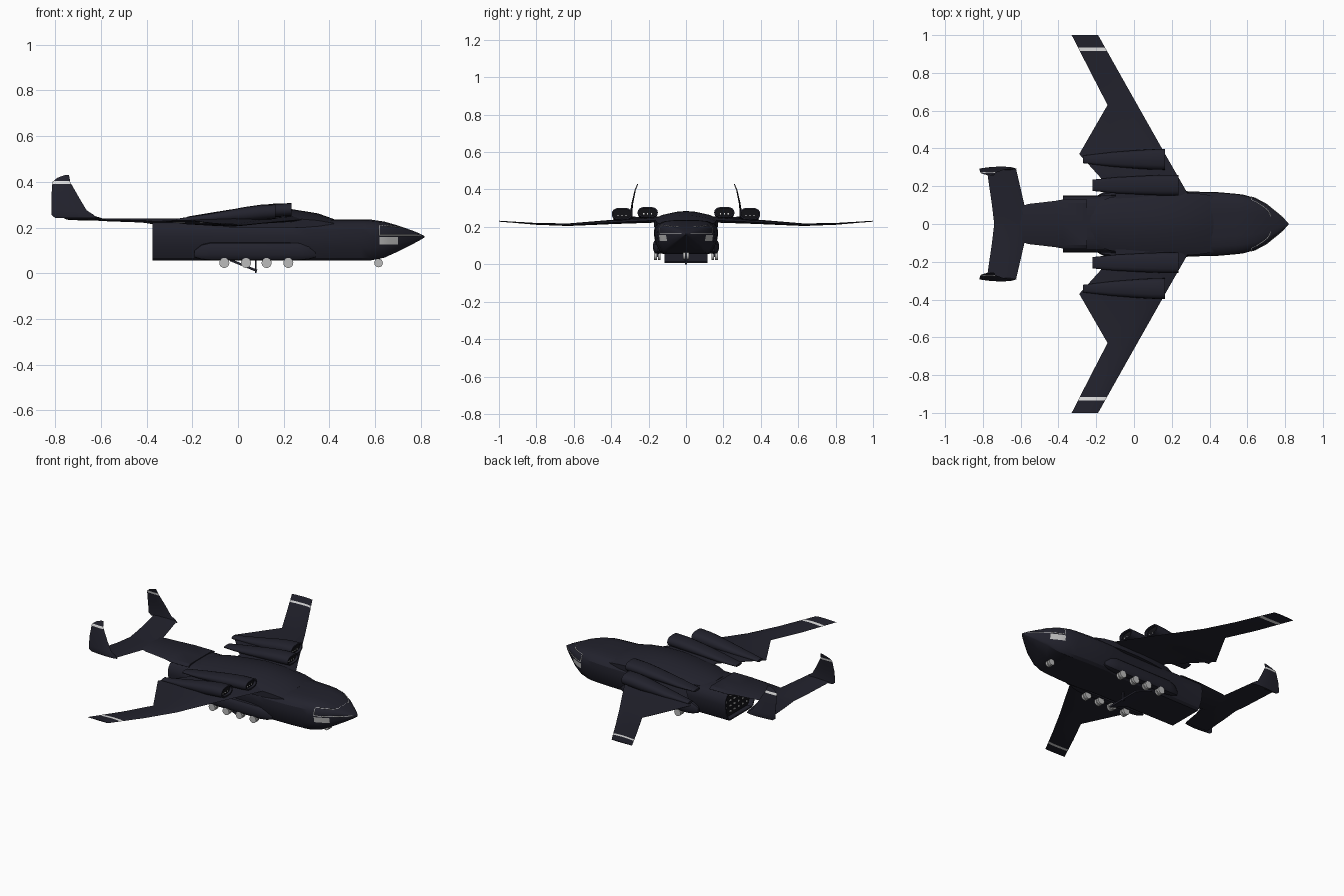
import bpy, bmesh, math
from mathutils import Vector

cube = bpy.data.objects.get("Cube")
if cube:
    bpy.data.objects.remove(cube)


def material(name, r, g, b):
    m = bpy.data.materials.new(name)
    m.use_nodes = True
    m.diffuse_color = (r, g, b, 1)
    m.node_tree.nodes["Principled BSDF"].inputs["Base Color"].default_value = (r, g, b, 1)
    return m


NAVY = material("dark navy paint", .016, .016, .026)
BLACK = material("black recess", .006, .006, .008)
WHITE = material("pale marking", .75, .75, .75)
GREY = material("wheel grey", .5, .5, .5)


def finish(name, bm, mats, mirror=False, angle=30):
    bmesh.ops.recalc_face_normals(bm, faces=bm.faces)
    me = bpy.data.meshes.new(name)
    bm.to_mesh(me)
    bm.free()
    for m in mats:
        me.materials.append(m)
    for p in me.polygons:
        p.use_smooth = True
    me.set_sharp_from_angle(angle=math.radians(angle))
    ob = bpy.data.objects.new(name, me)
    bpy.context.collection.objects.link(ob)
    if mirror:
        mod = ob.modifiers.new("mirror", "MIRROR")
        mod.use_axis = (False, True, False)
    return ob


def interp(table, t):
    """Linear lookup in rows of (key, values...)."""
    rows = sorted(table)
    t = min(max(t, rows[0][0]), rows[-1][0])
    for a, b in zip(rows, rows[1:]):
        if t <= b[0]:
            f = (t - a[0]) / (b[0] - a[0])
            return [u + (v - u) * f for u, v in zip(a[1:], b[1:])]


def loft_mesh(rings):
    bm = bmesh.new()
    vs = [[bm.verts.new(p) for p in ring] for ring in rings]
    n = len(vs[0])
    for a, b in zip(vs, vs[1:]):
        for i in range(n):
            j = (i + 1) % n
            bm.faces.new((a[i], a[j], b[j], b[i]))
    ends = [bm.faces.new(vs[0]), bm.faces.new(vs[-1])]
    bm.normal_update()
    return bm, ends


def hull(name, table, profile, y0=0, mirror=False, recess=None, depth=.015):
    """Loft along x; rows are x, half width, bottom, top. May recess one end."""
    half = [(w, t) for t, w in profile]
    ring = half + [(-w, t) for w, t in reversed(half) if w > 0]
    rings = [[Vector((x, y0 + w * hw, zb + t * (zt - zb))) for w, t in ring]
             for x, hw, zb, zt in table]
    bm, ends = loft_mesh(rings)
    if recess is not None:
        face = ends[recess]
        bmesh.ops.recalc_face_normals(bm, faces=bm.faces)
        bmesh.ops.inset_region(bm, faces=[face], thickness=.008)
        inner = bmesh.ops.extrude_face_region(bm, geom=[face])["geom"]
        bmesh.ops.delete(bm, geom=[face], context="FACES_ONLY")
        push = depth if recess == 0 else -depth
        bmesh.ops.translate(bm, verts=[v for v in inner if isinstance(v, bmesh.types.BMVert)],
                            vec=(push, 0, 0))
        for f in inner:
            if isinstance(f, bmesh.types.BMFace):
                f.material_index = 1
    return finish(name, bm, [NAVY, BLACK], mirror)


def foil(name, table, stripe, upright=False):
    """Thin lens sections; rows are span, front x, back x, offset, thickness."""
    keys = sorted({r[0] for r in table} | set(stripe))
    lens = [(0, 0), (.12, .7), (.4, 1), (.75, .6), (1, .08),
            (1, -.08), (.75, -.35), (.4, -.6), (.12, -.5)]
    rings = []
    for s in keys:
        xf, xb, off, th = interp(table, s)
        pts = [(xf + (xb - xf) * c, off + h * th / 2) for c, h in lens]
        rings.append([Vector((x, o, s) if upright else (x, s, o)) for x, o in pts])
    bm, _ = loft_mesh(rings)
    for f in bm.faces:
        c = f.calc_center_median()
        s = c.z if upright else c.y
        if stripe and stripe[0] < s < stripe[1]:
            f.material_index = 1
    return finish(name, bm, [NAVY, WHITE], True)


def boxes(name, items, mat, mirror=False):
    """Join boxes of (centre, size) in one object."""
    bm = bmesh.new()
    for c, size in items:
        vs = bmesh.ops.create_cube(bm, size=1)["verts"]
        bmesh.ops.scale(bm, vec=size, verts=vs)
        bmesh.ops.translate(bm, vec=c, verts=vs)
    return finish(name, bm, [mat], mirror)


# fuselage with open cargo end
BODY = [(-.375, .15, .055, .235), (.2, .155, .055, .235), (.3, .172, .055, .236),
        (.45, .168, .055, .236), (.54, .16, .055, .236), (.58, .155, .056, .235),
        (.64, .138, .068, .226), (.70, .106, .095, .209), (.76, .058, .125, .188),
        (.795, .028, .144, .174), (.817, .004, .157, .163)]
SKIN = [(0, 0), (0, .72), (.06, .82), (.3, .95), (.6, 1), (.78, .98), (.9, .88), (.97, .7), (1, .4), (1, 0)]
hull("fuselage", BODY, SKIN, recess=0, depth=.03)
boxes("cargo_lights", [((-.346, -.1 + .04 * i, .09 + .033 * j), (.004, .012, .008))
                       for i in range(6) for j in range(4)], WHITE)

# raised wing box on the back
GABLE = [(0, 0), (0, 1), (.5, 1), (.75, .75), (.95, .3), (1, 0)]
hull("wing_box", [(-.23, .1, .2, .238), (-.13, .14, .2, .26), (0, .16, .2, .275),
                  (.1, .17, .2, .285), (.22, .17, .2, .283), (.35, .16, .2, .262),
                  (.42, .15, .2, .237)], GABLE)

# wheel fairings along the lower sides
ROUND = [(.5 - .5 * math.cos(a), math.sin(a) ** .6 if 0 < k < 8 else 0)
         for k, a in ((k, math.pi * k / 8) for k in range(9))]
hull("wheel_fairing", [(-.19, .006, .07, .1), (-.16, .022, .06, .125), (-.12, .03, .056, .135),
                       (.26, .03, .056, .135), (.31, .022, .06, .125), (.34, .006, .07, .1)],
     ROUND, .147, True)

# wings
foil("wing", [(0, .28, -.08, .235, .04), (.16, .285, -.1, .235, .04), (.37, .165, -.29, .225, .03),
              (.63, .018, -.14, .21, .017), (.8, -.078, -.228, .215, .012),
              (1, -.19, -.33, .23, .006)], (.915, .935))

# engines sunk in the wings
hull("inner_engine", [(-.22, .03, .235, .248), (-.1, .042, .235, .268), (.05, .05, .24, .292),
                      (.15, .054, .245, .304), (.235, .054, .25, .307)], ROUND, .205, True, 1)
hull("outer_engine", [(-.27, .02, .222, .238), (-.12, .038, .222, .262), (.03, .05, .225, .29),
                      (.1, .054, .232, .3), (.165, .055, .238, .302)], ROUND, .342, True, 1)
boxes("intake_marks", [((x, y + .021 * k, z), (.003, .006, .006))
                       for x, y, z in ((.222, .205, .27), (.152, .342, .26)) for k in (-1, 0, 1)],
      WHITE, True)

# flat tail boom, tailplane and fins
hull("tail_boom", [(-.61, .09, .229, .24), (-.56, .106, .227, .24), (-.42, .122, .222, .24),
                   (-.375, .13, .215, .24), (-.25, .13, .215, .24)],
     [(0, 0), (0, .85), (.5, 1), (1, .85), (1, 0)])
foil("tailplane", [(0, -.555, -.74, .234, .014), (.1, -.58, -.752, .236, .014),
                   (.295, -.625, -.78, .25, .012)], ())
foil("tail_fin", [(.242, -.62, -.8, .292, .02), (.256, -.632, -.817, .293, .024),
                  (.275, -.662, -.817, .292, .016), (.33, -.695, -.817, .285, .011),
                  (.4, -.735, -.812, .27, .008), (.418, -.737, -.79, .262, .007),
                  (.43, -.74, -.757, .258, .006)], (.39, .403), True)


def skin_y(x, z):
    """Half width of the fuselage skin at x and height z."""
    hw, zb, zt = interp(BODY, x)
    t = (z - zb) / (zt - zb)
    return hw * interp(SKIN[1:-1], t)[0] if t < 1 else 0


def line(name, path, r=.0025):
    cu = bpy.data.curves.new(name, "CURVE")
    cu.dimensions = "3D"
    cu.bevel_depth = r
    cu.bevel_resolution = 0
    sp = cu.splines.new("POLY")
    sp.points.add(len(path) - 1)
    for p, co in zip(sp.points, path):
        p.co = (*co, 1)
    cu.materials.append(WHITE)
    bpy.context.collection.objects.link(bpy.data.objects.new(name, cu))


# windscreen outline and belt line round the nose
belt = [(.62 + .02 * i, .166) for i in range(10)]
rim = [(.62, .166), (.62, .19), (.62, .21), (.65, .209), (.68, .205), (.705, .202), (.72, .2)]
for side in (-1, 1):
    for name, path in (("nose_belt", belt), ("windscreen_rim", rim)):
        line(name, [(x, side * skin_y(x, z), z) for x, z in path])
line("windscreen_brow", [(.72, s * skin_y(.72, .2), .2) for s in (-1, 1)])

# lower nose windows following the skin
bm = bmesh.new()
cols = [[bm.verts.new((x, skin_y(x, z) + .002, z)) for z in (.125, .14, .158)]
        for x in (.62, .64, .66, .68, .7)]
for a, b in zip(cols, cols[1:]):
    for i in range(2):
        bm.faces.new((a[i], b[i], b[i + 1], a[i + 1]))
finish("nose_window", bm, [GREY], True)


def wheels(name, spots, r, mirror):
    bm = bmesh.new()
    for x, y in spots:
        vs = bmesh.ops.create_cone(bm, cap_ends=True, segments=16, radius1=r, radius2=r,
                                   depth=.014)["verts"]
        for v in vs:
            v.co = Vector((x + v.co.x, y + v.co.z, .045 + v.co.y))
    finish(name, bm, [GREY], mirror)


# landing gear
STATIONS = (-.06, .035, .125, .22)
wheels("main_wheels", [(x, y) for x in STATIONS for y in (.143, .163)], .022, True)
wheels("nose_wheels", [(.615, .01)], .019, True)
boxes("main_struts", [((x, .153, .055), (.01, .03, .03)) for x in STATIONS], NAVY, True)
boxes("nose_strut", [((.615, 0, .06), (.012, .02, .04))], NAVY)

# lowered belly ramp and its post
ramp = boxes("belly_ramp", [((0, 0, 0), (.125, .23, .01))], NAVY)
ramp.location = (.025, 0, .034)
ramp.rotation_euler.y = math.radians(22)
boxes("ramp_post", [((.078, 0, .03), (.008, .012, .06))], NAVY)
